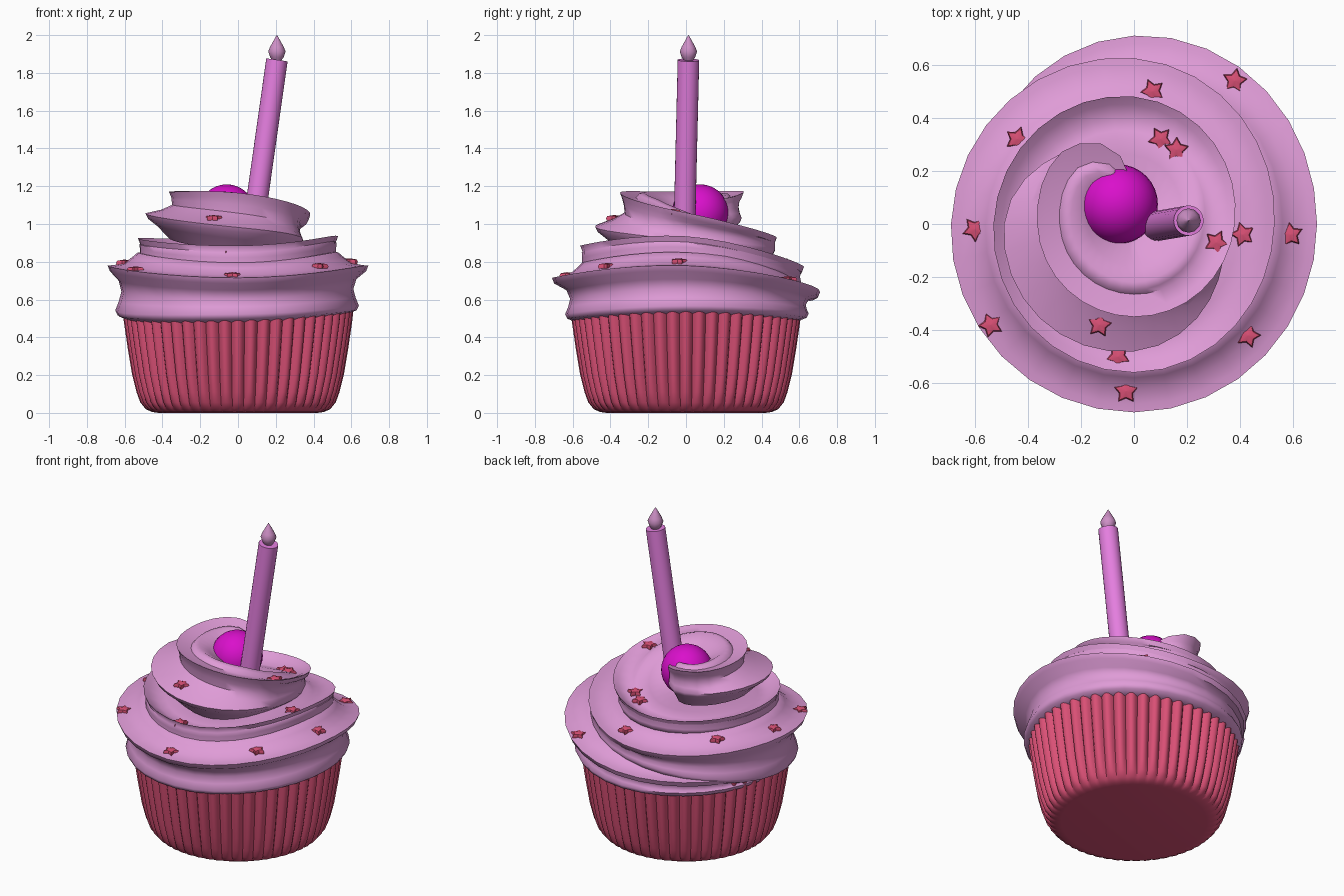
import bpy, bmesh, math
from mathutils import Vector
from mathutils.bvhtree import BVHTree

if "Cube" in bpy.data.objects:
    bpy.data.objects.remove(bpy.data.objects["Cube"])


def material(name, rgb):
    m = bpy.data.materials.new(name)
    m.diffuse_color = (*rgb, 1)
    m.use_nodes = True
    m.node_tree.nodes["Principled BSDF"].inputs["Base Color"].default_value = m.diffuse_color
    return m


PINK = material("frosting_pink", (0.74, 0.33, 0.68))
RED = material("wrapper_red", (0.70, 0.08, 0.18))
MAGENTA = material("cherry_magenta", (0.70, 0.005, 0.60))
ORCHID = material("candle_orchid", (0.78, 0.21, 0.74))
FLAME = material("flame_pink", (0.62, 0.28, 0.57))


def finish(name, bm, mat, angle=40):
    bmesh.ops.recalc_face_normals(bm, faces=bm.faces)
    me = bpy.data.meshes.new(name)
    bm.to_mesh(me)
    bm.free()
    ob = bpy.data.objects.new(name, me)
    bpy.context.collection.objects.link(ob)
    me.materials.append(mat)
    bpy.ops.object.select_all(action='DESELECT')
    ob.select_set(True)
    bpy.context.view_layer.objects.active = ob
    bpy.ops.object.shade_smooth_by_angle(angle=math.radians(angle))
    return ob


def loft(rows, closed=False, caps=False):
    """Skin a list of equally long point rows."""
    bm = bmesh.new()
    vs = [[bm.verts.new(p) for p in row] for row in rows]
    n = len(rows[0])
    for a, b in zip(vs, vs[1:]):
        for i in range(n if closed else n - 1):
            j = (i + 1) % n
            bm.faces.new((a[i], a[j], b[j], b[i]))
    if caps:
        bm.faces.new(vs[0])
        bm.faces.new(vs[-1])
    return bm


# Fluted paper wrapper: (radius, height, flute depth)
FLUTES, STEPS = 52, 6
N = FLUTES * STEPS
rows = []
for r, z, d in [(.42, 0, 0), (.455, .005, .001), (.485, .02, .004), (.510, .055, .009),
                (.527, .11, .013), (.548, .20, .015), (.573, .35, .015), (.592, .48, .015),
                (.601, .56, .015)]:
    ring = []
    for i in range(N):
        a = 2 * math.pi * i / N
        rr = r + d * (2 * abs(math.cos(a * FLUTES / 2)) ** 0.8 - 1.2)
        ring.append((rr * math.cos(a), rr * math.sin(a), z))
    rows.append(ring)
finish("paper_wrapper", loft(rows, closed=True, caps=True), RED, 50)

# Frosting swirl keys: quarter turn, upper ridge r/z, lower ridge r/z, shelf rise
KEYS = [(0, .57, .56, .60, .51, .05), (1, .71, .64, .65, .515, .08),
        (2, .69, .78, .64, .555, .07), (3, .71, .715, .64, .51, .08),
        (4, .69, .78, .65, .53, .07), (5, .625, .775, .61, .68, .06),
        (6, .53, .935, .52, .83, 0), (7, .56, .885, .55, .77, .02),
        (8, .53, .925, .52, .83, .01), (9, .48, .93, .47, .85, .03),
        (10, .38, 1.06, .345, .90, .03), (11, .35, 1.165, .48, .97, .01),
        (12, .365, 1.17, .49, 1.045, .01), (12.5, .385, 1.175, .38, 1.02, 0),
        (12.7, .345, 1.17, .335, 1.02, 0), (12.85, .28, 1.15, .27, 1.02, 0),
        (13, .14, 1.12, .14, 1.04, 0)]


def swirl(t):
    i = max(k for k in range(len(KEYS) - 1) if KEYS[k][0] <= t)
    p, q = KEYS[i], KEYS[i + 1]
    o, s = KEYS[max(i - 1, 0)], KEYS[min(i + 2, len(KEYS) - 1)]
    h = q[0] - p[0]
    u = (t - p[0]) / h
    out = []
    for c in range(1, 6):
        m0 = (q[c] - o[c]) / (q[0] - o[0]) * h
        m1 = (s[c] - p[c]) / (s[0] - p[0]) * h
        out.append((2*u**3 - 3*u*u + 1) * p[c] + (u**3 - 2*u*u + u) * m0
                   + (3*u*u - 2*u**3) * q[c] + (u**3 - u*u) * m1)
    return out


def ramp(x):
    return max(0, min(1, x))


# Sweep the ridged cross-section along the swirl
rows = []
COUNT = 104
for i in range(COUNT + 1):
    t = 13 * i / COUNT
    ru, zu, rl, zl, rise = swirl(t)
    gap = zu - zl
    pinch = 1 - ramp(t - 4.5) + ramp(t - 9)
    waist = min(ru, rl) - 0.13 * gap * pinch
    top = ramp((t - 9) / 2)
    under = ramp(t - 4)
    valley = .06 * ramp(t - 5) * ramp((10.5 - t) / 1.5)
    inner = ru - .16 + .03 * top
    dip = .005 - .03 * top - valley
    prof = [(rl - .13, zl - .03 - .09 * under), (rl - .06, zl - .03 - .02 * under),
            (rl - .012, zl - .012), (rl, zl + .012),
            (rl * .4 + waist * .6, zl + gap * .25), (waist, zl + gap * .45),
            (waist * .8 + ru * .2, zl + gap * .68), (ru - .012, zu - .03), (ru, zu),
            (ru - .03, zu + dip * .4), (ru - .085, zu + dip + rise * .1),
            (inner + .03, zu + rise * .6 + dip * .5 - valley * .5),
            (inner, zu + rise - .01 * top - valley),
            (inner - .06, zu + rise - .05 * top - valley),
            (inner - .13, zu + rise - .10 * top - valley),
            (.02, 1.0 * top + (zu + rise - valley) * (1 - top))]
    a = math.pi - t * math.pi / 2
    rows.append([(max(r, .01) * math.cos(a), max(r, .01) * math.sin(a), z) for r, z in prof])
bm = loft(rows, caps=True)
surface = BVHTree.FromBMesh(bm)
finish("frosting_swirl", bm, PINK, 55)

# Cherry
bm = bmesh.new()
bmesh.ops.create_uvsphere(bm, u_segments=32, v_segments=16, radius=.15)
bmesh.ops.translate(bm, verts=bm.verts, vec=(-.06, .075, 1.06))
finish("cherry", bm, MAGENTA)


def turned(name, profile, base, axis, mat, seg):
    """Lathe a (radius, distance) profile around a leaning axis."""
    q = Vector((0, 0, 1)).rotation_difference(axis)
    rows = [[base + q @ Vector((r * math.cos(2 * math.pi * i / seg),
                                r * math.sin(2 * math.pi * i / seg), d))
             for i in range(seg)] for r, d in profile]
    return finish(name, loft(rows, closed=True, caps=True), mat)


# Leaning candle and its flame
foot, tip = Vector((.083, -.008, 1.0)), Vector((.206, .013, 1.868))
turned("candle", [(.057, 0), (.057, (tip - foot).length)], foot, tip - foot, ORCHID, 24)
turned("candle_flame", [(.018, -.01), (.036, .015), (.046, .045), (.036, .07), (.022, .095),
                        (.010, .117), (.001, .132)],
       tip, Vector((0, 0, 1)), FLAME, 12)

# Star sprinkles dropped onto the frosting
STARS = [(-.44, .32), (.07, .5), (.38, .54), (.10, .32), (.16, .28), (-.60, -.02),
         (.59, -.04), (.31, -.07), (.41, -.04), (.43, -.42), (-.54, -.38),
         (-.13, -.38), (-.06, -.5), (-.03, -.63)]
for n, (x, y) in enumerate(STARS):
    hit, normal, _, _ = surface.ray_cast(Vector((x, y, 3)), Vector((0, 0, -1)))
    if hit is None:
        continue
    if normal.z < 0:
        normal = -normal
    normal = (normal + Vector((0, 0, .8))).normalized()
    q = Vector((0, 0, 1)).rotation_difference(normal)
    rows = []
    for s, z in [(.9, -.012), (1, 0), (.85, .012), (.02, .018)]:
        ring = []
        for k in range(10):
            a = math.pi * k / 5 + n * .7
            r = s * (.049 if k % 2 == 0 else .027)
            ring.append(hit + q @ Vector((r * math.cos(a), r * math.sin(a), z)))
        rows.append(ring)
    finish(f"star_sprinkle_{n + 1}", loft(rows, closed=True, caps=True), RED, 30)
